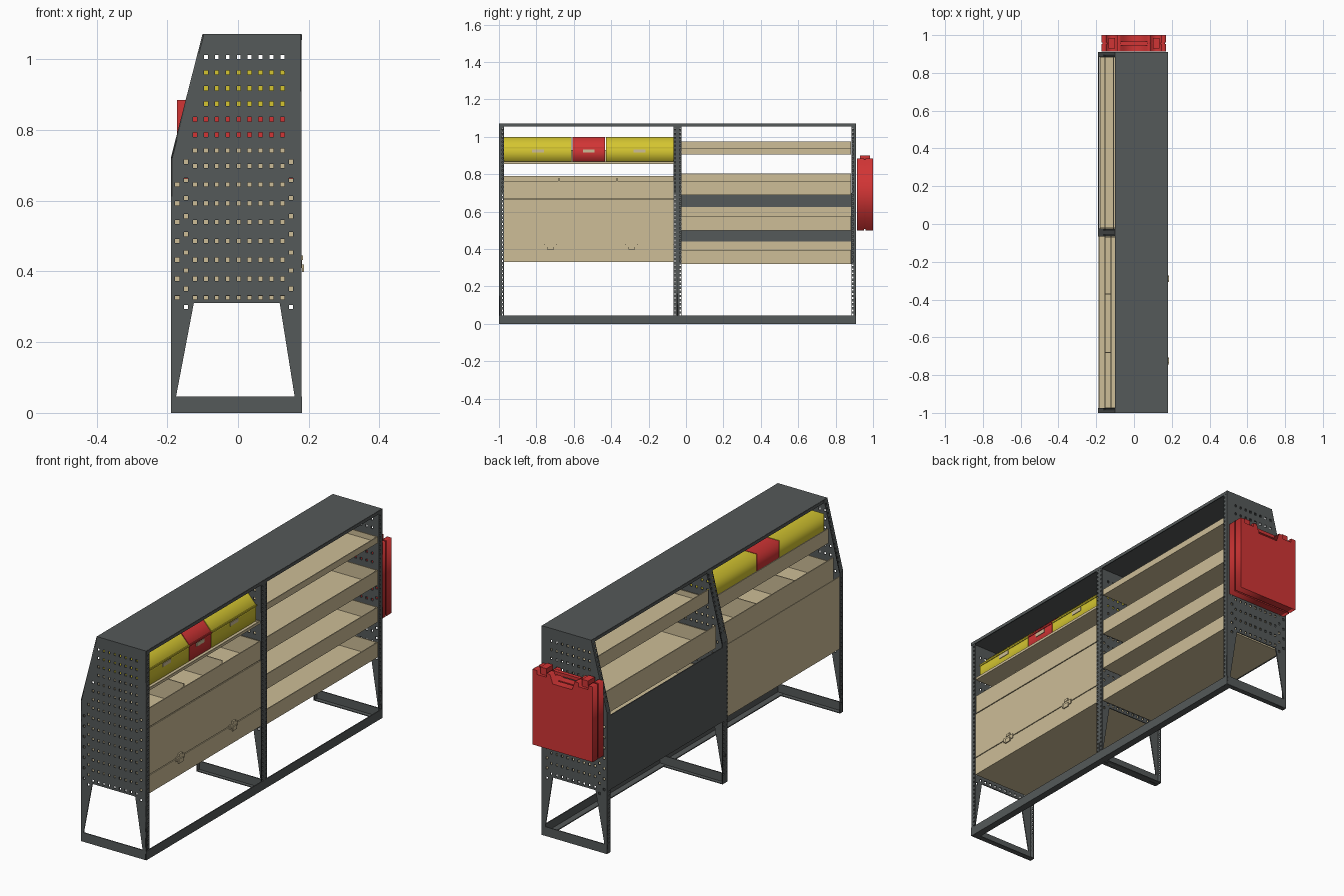
import bpy, bmesh
from mathutils import Matrix, Vector

cube = bpy.data.objects.get("Cube")
if cube:
    bpy.data.objects.remove(cube, do_unlink=True)


def material(name, rgb):
    m = bpy.data.materials.new(name)
    m.use_nodes = True
    m.diffuse_color = (*rgb, 1)
    m.node_tree.nodes["Principled BSDF"].inputs["Base Color"].default_value = (*rgb, 1)
    return m


GREY = material("dark grey steel", (0.09, 0.10, 0.10))
TAN = material("tan panel", (0.61, 0.51, 0.31))
YELLOW = material("yellow bin", (0.66, 0.56, 0.03))
RED = material("red plastic", (0.64, 0.035, 0.035))


def boxes(name, mat, *bounds):
    """One object made of boxes, each (x0, x1, y0, y1, z0, z1)."""
    bm = bmesh.new()
    for x0, x1, y0, y1, z0, z1 in bounds:
        mid = Vector((x0 + x1, y0 + y1, z0 + z1)) / 2
        size = Matrix.Diagonal((x1 - x0, y1 - y0, z1 - z0, 1))
        bmesh.ops.create_cube(bm, size=1, matrix=Matrix.Translation(mid) @ size)
    me = bpy.data.meshes.new(name)
    bm.to_mesh(me)
    bm.free()
    me.materials.append(mat)
    ob = bpy.data.objects.new(name, me)
    bpy.context.collection.objects.link(ob)
    return ob


def sheet(name, loops, origin, u, v, thick, mat):
    """Flat plate: first loop is the outline, the rest are holes."""
    cu = bpy.data.curves.new(name, "CURVE")
    cu.dimensions = "2D"
    cu.fill_mode = "BOTH"
    cu.extrude = thick / 2
    for loop in loops:
        sp = cu.splines.new("POLY")
        sp.points.add(len(loop) - 1)
        for p, (a, b) in zip(sp.points, loop):
            p.co = (a, b, 0, 1)
        sp.use_cyclic_u = True
    cu.materials.append(mat)
    ob = bpy.data.objects.new(name, cu)
    bpy.context.collection.objects.link(ob)
    u, v = Vector(u), Vector(v)
    rot = Matrix((u, v, u.cross(v))).transposed().to_4x4()
    ob.matrix_world = Matrix.Translation(origin) @ rot
    bpy.ops.object.select_all(action="DESELECT")
    ob.select_set(True)
    bpy.context.view_layer.objects.active = ob
    bpy.ops.object.convert(target="MESH")
    return bpy.context.object


def prism(name, loops, y0, y1, mat):
    return sheet(name, loops, (0, (y0 + y1) / 2, 0), (1, 0, 0), (0, 0, 1), y1 - y0, mat)


def hole(x, z, w, h):
    return [(x - w / 2, z - h / 2), (x + w / 2, z - h / 2),
            (x + w / 2, z + h / 2), (x - w / 2, z + h / 2)]


# Perforated upright panels with folded, punched edges
OUTLINE = [(-0.19, 0), (0.18, 0), (0.18, 1.07), (-0.10, 1.07), (-0.19, 0.72)]
LEG_GAP = [(-0.175, 0.047), (0.16, 0.047), (0.118, 0.31), (-0.125, 0.31)]
low_rows = [0.646 - 0.0533 * j for j in range(7)]
rows = [1.006 - 0.044 * i for i in range(8)] + low_rows
punched = [hole(-0.122 + 0.031 * c, z, 0.011, 0.012)
           for z in rows for c in range(9) if c > 0 or z < 0.85]
punched += [hole(-0.172, z, 0.012, 0.012) for z in low_rows]
punched += [hole(x, 0.71 - 0.0513 * k, 0.011, 0.012) for x in (-0.147, 0.15) for k in range(9)]


def flange(name, a, b, y0, y1, hole_ys):
    a, b = Vector((a[0], 0, a[1])), Vector((b[0], 0, b[1]))
    length = (b - a).length
    loops = [[(0, y0), (length, y0), (length, y1), (0, y1)]]
    count = int((length - 0.05) / 0.022)
    loops += [hole(0.05 + 0.022 * i, y, 0.009, 0.007) for y in hole_ys for i in range(count)]
    sheet(name, loops, a, (b - a).normalized(), (0, 1, 0), 0.004, GREY)


uprights = [("front_end", -0.9975, -1, -0.974, (-0.981,)),
            ("middle", -0.045, -0.066, -0.024, (-0.059, -0.031)),
            ("back_end", 0.9075, 0.884, 0.91, (0.891,))]
for name, y, y0, y1, hole_ys in uprights:
    prism(name + "_panel", [OUTLINE, LEG_GAP] + punched, y - 0.0025, y + 0.0025, GREY)
    flange(name + "_open_edge", (0.178, 0), (0.178, 1.07), y0, y1, hole_ys)
    flange(name + "_rear_edge", (-0.188, 0), (-0.188, 0.72), y0, y1, hole_ys)
    flange(name + "_sloped_edge", (-0.188, 0.72), (-0.099, 1.068), y0, y1, hole_ys)
    boxes(name + "_foot", GREY, (-0.19, 0.18, y0, y1, 0, 0.004))

# Top sheet with lips, bottom rail, rear sheet
boxes("top_sheet", GREY, (-0.10, 0.18, -1, 0.91, 1.065, 1.071),
      (0.176, 0.181, -1, 0.91, 1.054, 1.07), (-0.101, -0.096, -1, 0.91, 1.054, 1.07))
boxes("bottom_rail", GREY, (0.176, 0.181, -1, 0.91, 0, 0.046),
      (0.145, 0.18, -1, 0.91, 0, 0.005))
boxes("rear_sheet", GREY, (-0.19, -0.185, -0.04, 0.905, 0.32, 0.70))

# Shelf trays
LEFT_BAY, RIGHT_BAY = (-0.973, -0.067), (-0.023, 0.883)


def tray(name, bay, x0, z, front, back, dividers=()):
    y0, y1 = bay
    t, x1 = 0.005, 0.175
    parts = [(x0, x1, y0, y1, z, z + t),
             (x1 - t, x1, y0, y1, z, front),
             (x0, x0 + t, y0, y1, z, back),
             (x0, x1, y0, y0 + t, z, front), (x0, x1, y1 - t, y1, z, front)]
    parts += [(x0, x1 - t, y - t / 2, y + t / 2, z, front + 0.015) for y in dividers]
    boxes(name, TAN, *parts)


tray("upper_tray", RIGHT_BAY, -0.11, 0.905, 0.937, 0.975)
tray("second_tray", RIGHT_BAY, -0.155, 0.69, 0.765, 0.805)
tray("third_tray", RIGHT_BAY, -0.183, 0.50, 0.576, 0.625)
tray("bottom_tray", RIGHT_BAY, -0.183, 0.32, 0.396, 0.44)
tray("bin_shelf", LEFT_BAY, -0.125, 0.855, 0.868, 0.93)
tray("divided_tray", LEFT_BAY, -0.155, 0.67, 0.765, 0.79, (-0.68, -0.37))

# Cabinet with lower front, door and two latches
y0, y1 = LEFT_BAY
boxes("cabinet_body", TAN, (-0.183, 0.170, y0, y1, 0.33, 0.662),
      (-0.188, -0.183, y0, y1, 0.33, 0.70))
boxes("cabinet_lower_front", TAN, (0.170, 0.176, y0, y1, 0.33, 0.422))
boxes("cabinet_door", TAN, (0.170, 0.176, y0, y1, 0.426, 0.665))
for i, y in enumerate((-0.725, -0.29)):
    boxes(f"latch_{i + 1}", TAN, (0.176, 0.181, y - 0.033, y + 0.033, 0.41, 0.432),
          (0.181, 0.186, y - 0.018, y + 0.018, 0.398, 0.42),
          (0.176, 0.184, y - 0.012, y + 0.012, 0.432, 0.445))

# Storage bins with sloping lids
BIN = [(-0.10, 0.862), (0.15, 0.862), (0.15, 0.945), (0.10, 1.0), (-0.10, 1.0)]
for name, a, b, mat in (("yellow_bin_front", -0.972, -0.612, YELLOW),
                        ("red_bin", -0.608, -0.432, RED),
                        ("yellow_bin_back", -0.428, -0.068, YELLOW)):
    prism(name, [BIN], a, b, mat)
    mid = (a + b) / 2
    boxes(name + "_lid_rim", mat, (0.148, 0.154, a, b, 0.938, 0.946))
    boxes(name + "_label", TAN, (0.149, 0.153, mid - 0.032, mid + 0.032, 0.915, 0.933))

# Hanging tool case: two shells, seam, handle and clasps
CASE = [(-0.172, 0.5), (0.17, 0.5), (0.17, 0.885), (0.145, 0.885), (0.145, 0.865),
        (0.09, 0.865), (0.09, 0.885), (0.07, 0.885), (0.055, 0.84), (-0.055, 0.84),
        (-0.07, 0.885), (-0.09, 0.885), (-0.09, 0.865), (-0.145, 0.865),
        (-0.145, 0.885), (-0.172, 0.885)]
SEAM = [(x * 0.97, 0.7 + (z - 0.7) * 0.97) for x, z in CASE]
prism("case_inner_shell", [CASE], 0.914, 0.952, RED)
prism("case_seam", [SEAM], 0.95, 0.962, RED)
prism("case_outer_shell", [CASE], 0.96, 1.0, RED)
boxes("case_handle", RED, (-0.075, 0.075, 0.946, 0.966, 0.873, 0.89))
boxes("case_clasps", RED, *[(x - 0.017, x + 0.017, 0.93, 0.985, 0.86, 0.9)
                            for x in (-0.118, 0.118)])
